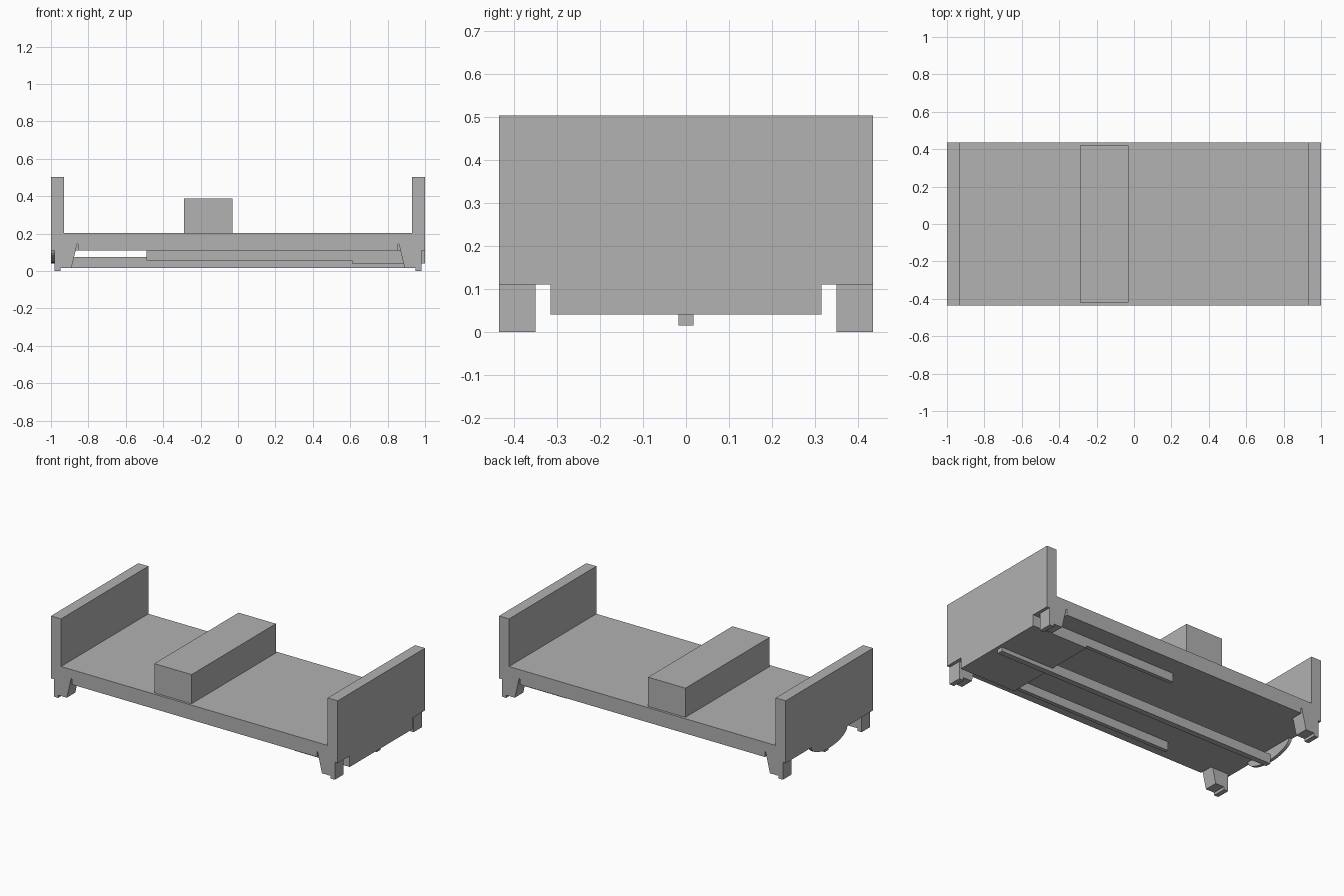
import bpy, bmesh, math

if "Cube" in bpy.data.objects:
    bpy.data.objects.remove(bpy.data.objects["Cube"])

grey = bpy.data.materials.new("plain_grey")
colour = (0.445, 0.445, 0.445, 1)
grey.diffuse_color = colour
grey.use_nodes = True
grey.node_tree.nodes["Principled BSDF"].inputs["Base Color"].default_value = colour


def extrude(name, outline, start, depth, axis):
    """Extrude a closed outline along x or y; outline points are (other axis, z)."""
    bm = bmesh.new()
    if axis == "y":
        verts = [bm.verts.new((a, start, z)) for a, z in outline]
        move = (0, depth, 0)
    else:
        verts = [bm.verts.new((start, a, z)) for a, z in outline]
        move = (depth, 0, 0)
    face = bm.faces.new(verts)
    result = bmesh.ops.extrude_face_region(bm, geom=[face], use_keep_orig=True)
    moved = [g for g in result["geom"] if isinstance(g, bmesh.types.BMVert)]
    bmesh.ops.translate(bm, verts=moved, vec=move)
    bmesh.ops.recalc_face_normals(bm, faces=bm.faces)
    mesh = bpy.data.meshes.new(name)
    bm.to_mesh(mesh)
    bm.free()
    mesh.materials.append(grey)
    obj = bpy.data.objects.new(name, mesh)
    bpy.context.collection.objects.link(obj)
    return obj


def box(name, x, y, z):
    outline = [(x[0], z[0]), (x[1], z[0]), (x[1], z[1]), (x[0], z[1])]
    return extrude(name, outline, y[0], y[1] - y[0], "y")


def mirrored(half):
    return half + [(-x, z) for x, z in reversed(half)]


# Deck with upright end walls
end_wall = [(1, 0.11), (1, 0.503), (0.93, 0.503), (0.93, 0.203)]
extrude("deck_and_end_walls", mirrored(end_wall), -0.35, 0.7, "y")

# Side sills carrying the tapered feet
foot = [(0.855, 0.11), (0.855, 0.145), (0.86, 0.145), (0.89, 0.017),
        (0.95, 0.017), (0.95, 0), (0.98, 0), (0.98, 0.11)]
for name, start in (("front_sill_and_feet", -0.435), ("back_sill_and_feet", 0.35)):
    extrude(name, mirrored(foot + end_wall), start, 0.085, "y")

# Raised block across the deck
box("cross_block", (-0.29, -0.03), (-0.42, 0.42), (0.2, 0.387))

# Underside: end slab, side rails and centre rail
box("end_slab", (0.61, 1), (-0.315, 0.315), (0.04, 0.111))
box("front_under_rail", (-0.49, 0.615), (-0.315, -0.29), (0.055, 0.111))
box("back_under_rail", (-0.02, 0.615), (0.29, 0.315), (0.055, 0.111))
box("centre_rail", (-0.98, 0.98), (-0.018, 0.018), (0.015, 0.075))

# Rounded hanger at the right end
steps = 16
arc = [(0.18 * math.cos(math.pi * i / steps), 0.111 - 0.07 * math.sin(math.pi * i / steps))
       for i in range(steps + 1)]
extrude("rounded_hanger", arc, -1, 0.02, "x")
